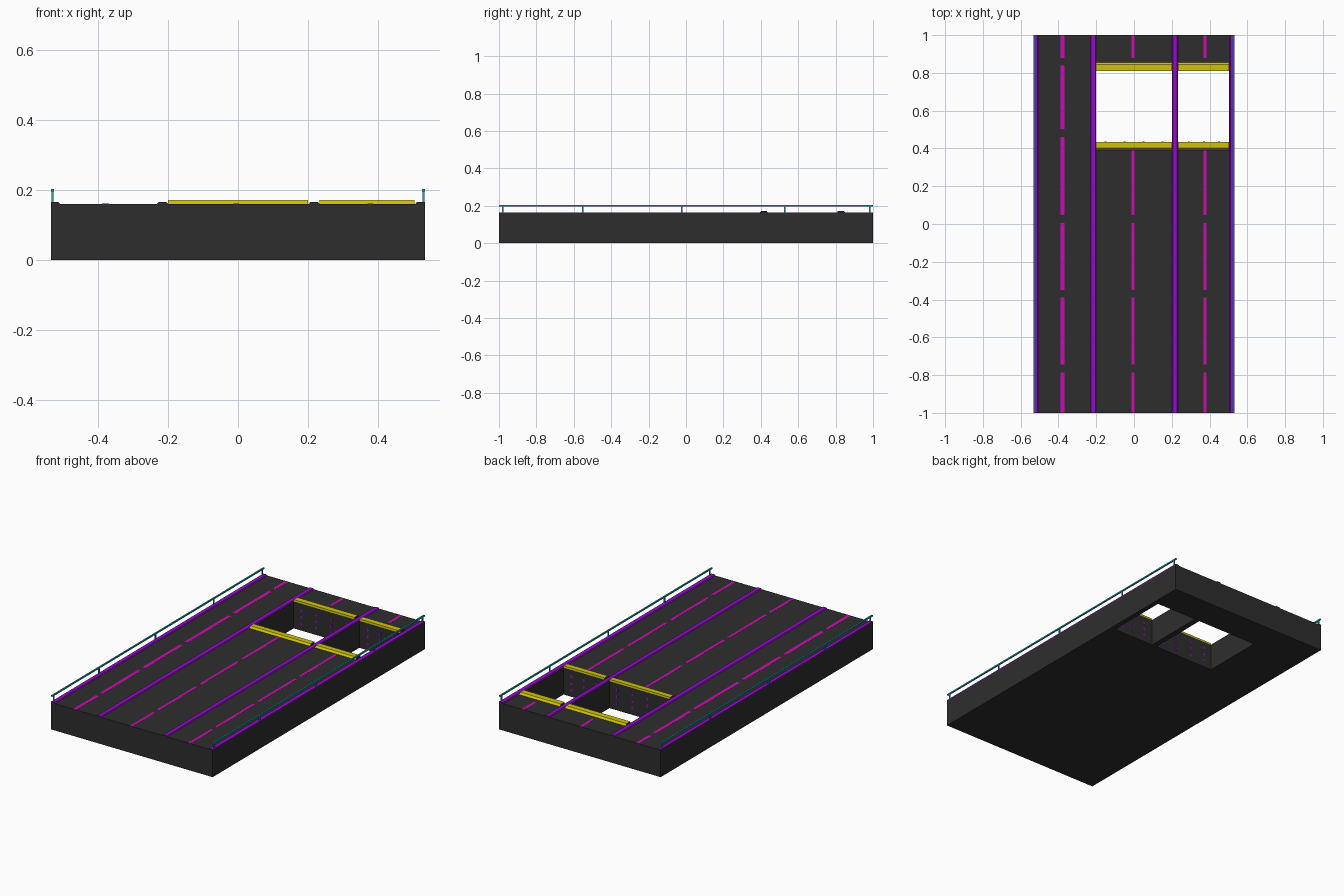
import bpy, bmesh

if "Cube" in bpy.data.objects:
    bpy.data.objects.remove(bpy.data.objects["Cube"])

W, TOP = 0.533, 0.16            # half width and height of the deck
Y0, Y1 = 0.435, 0.81            # opening extent
BAYS = [(-0.2, 0.2), (0.233, 0.503)]


def mat(name, rgb):
    m = bpy.data.materials.new(name)
    m.diffuse_color = (*rgb, 1)
    m.use_nodes = True
    m.node_tree.nodes["Principled BSDF"].inputs["Base Color"].default_value = m.diffuse_color
    return m


ASPHALT = mat("dark asphalt", (0.027, 0.027, 0.027))
PURPLE = mat("purple", (0.29, 0.003, 0.60))
MAGENTA = mat("magenta", (0.62, 0.003, 0.46))
YELLOW = mat("yellow", (0.62, 0.54, 0.004))
TEAL = mat("teal", (0.015, 0.40, 0.45))


def finish(bm, name, mats):
    bmesh.ops.recalc_face_normals(bm, faces=bm.faces)
    me = bpy.data.meshes.new(name)
    bm.to_mesh(me)
    bm.free()
    for m in mats:
        me.materials.append(m)
    ob = bpy.data.objects.new(name, me)
    bpy.context.collection.objects.link(ob)
    return ob


def boxes(name, m, spans):
    """One object from boxes given as (x0, x1, y0, y1, z0, z1)."""
    bm = bmesh.new()
    for x0, x1, y0, y1, z0, z1 in spans:
        for v in bmesh.ops.create_cube(bm, size=1)["verts"]:
            v.co = ((x0 + x1) / 2 + v.co.x * (x1 - x0),
                    (y0 + y1) / 2 + v.co.y * (y1 - y0),
                    (z0 + z1) / 2 + v.co.z * (z1 - z0))
    return finish(bm, name, [m])


def ridge(name, m, axis, a0, a1, l0, l1, h, s0, s1):
    """Low trapezoid strip along an axis, with dark end caps."""
    bm = bmesh.new()
    prof = [(a0, TOP), (a1, TOP), (a1 - s1, TOP + h), (a0 + s0, TOP + h)]
    place = (lambda a, l, z: (l, a, z)) if axis == 0 else (lambda a, l, z: (a, l, z))
    r0 = [bm.verts.new(place(a, l0, z)) for a, z in prof]
    r1 = [bm.verts.new(place(a, l1, z)) for a, z in prof]
    for i in range(4):
        j = (i + 1) % 4
        bm.faces.new((r0[i], r0[j], r1[j], r1[i]))
    for cap in (r0, r1):
        bm.faces.new(cap).material_index = 1
    return finish(bm, name, [m, ASPHALT])


# Road deck: cell grid with the two openings left out, extruded to thickness
bm = bmesh.new()
xs = [-W, BAYS[0][0], BAYS[0][1], BAYS[1][0], BAYS[1][1], W]
ys = [-1, Y0, Y1, 1]
vs = [[bm.verts.new((x, y, 0)) for y in ys] for x in xs]
for i in range(5):
    for j in range(3):
        if j == 1 and i in (1, 3):
            continue
        bm.faces.new((vs[i][j], vs[i + 1][j], vs[i + 1][j + 1], vs[i][j + 1]))
ext = bmesh.ops.extrude_face_region(bm, geom=bm.faces[:])
for v in ext["geom"]:
    if isinstance(v, bmesh.types.BMVert):
        v.co.z = TOP
finish(bm, "road_deck", [ASPHALT])

# Raised purple curbs
for name, a, b, s0, s1 in (("left_edge_curb", -W, -0.508, 0, 0.004),
                           ("left_divider_curb", -0.231, -0.2, 0.004, 0.004),
                           ("right_divider_curb", 0.202, 0.232, 0.004, 0.004),
                           ("right_edge_curb", 0.506, W, 0.004, 0)):
    ridge(name, PURPLE, 1, a, b, -1, 1, 0.005, s0, s1)

# Yellow sills before and after the openings
for k, (x0, x1) in enumerate(BAYS):
    ridge(f"near_sill_{k}", YELLOW, 0, 0.392, Y0, x0, x1, 0.011, 0.01, 0.001)
    ridge(f"far_sill_{k}", YELLOW, 0, Y1, 0.855, x0, x1, 0.011, 0.001, 0.01)

# Painted lane dashes
DASHES = [(-1, -0.785), (-0.745, -0.39), (-0.35, 0.005),
          (0.048, 0.46), (0.502, 0.84), (0.88, 1)]
for name, x, w in (("left_lane_dashes", -0.378, 0.01),
                   ("middle_lane_dashes", -0.005, 0.008),
                   ("right_lane_dashes", 0.377, 0.008)):
    spans = []
    for y0, y1 in DASHES:
        if x > -0.2:
            if y0 == 0.502:
                continue
            y1 = min(y1, 0.39) if y0 < 0.39 else y1
        spans.append((x - w, x + w, y0, y1, TOP - 0.001, TOP + 0.0004))
    boxes(name, MAGENTA, spans)

# Small purple markers on the opening end walls
dots = []
for x in (-0.15, -0.05, 0.05, 0.15, 0.29, 0.37, 0.45):
    for z in (0.04, 0.08, 0.12):
        for y in (Y0, Y1):
            dots.append((x - 0.005, x + 0.005, y - 0.001, y + 0.001,
                         z - 0.008, z + 0.008))
boxes("wall_markers", PURPLE, dots)

# Side railings: top bar and posts
for side, name in ((-1, "left_railing"), (1, "right_railing")):
    x0, x1 = sorted((side * 0.525, side * W))
    spans = [(x0, x1, -1, 1, 0.195, 0.203)]
    for y in (-0.98, -0.553, -0.022, 0.528, 0.983):
        spans.append((x0 + 0.001, x1 - 0.001, y - 0.004, y + 0.004, TOP, 0.196))
    boxes(name, TEAL, spans)
